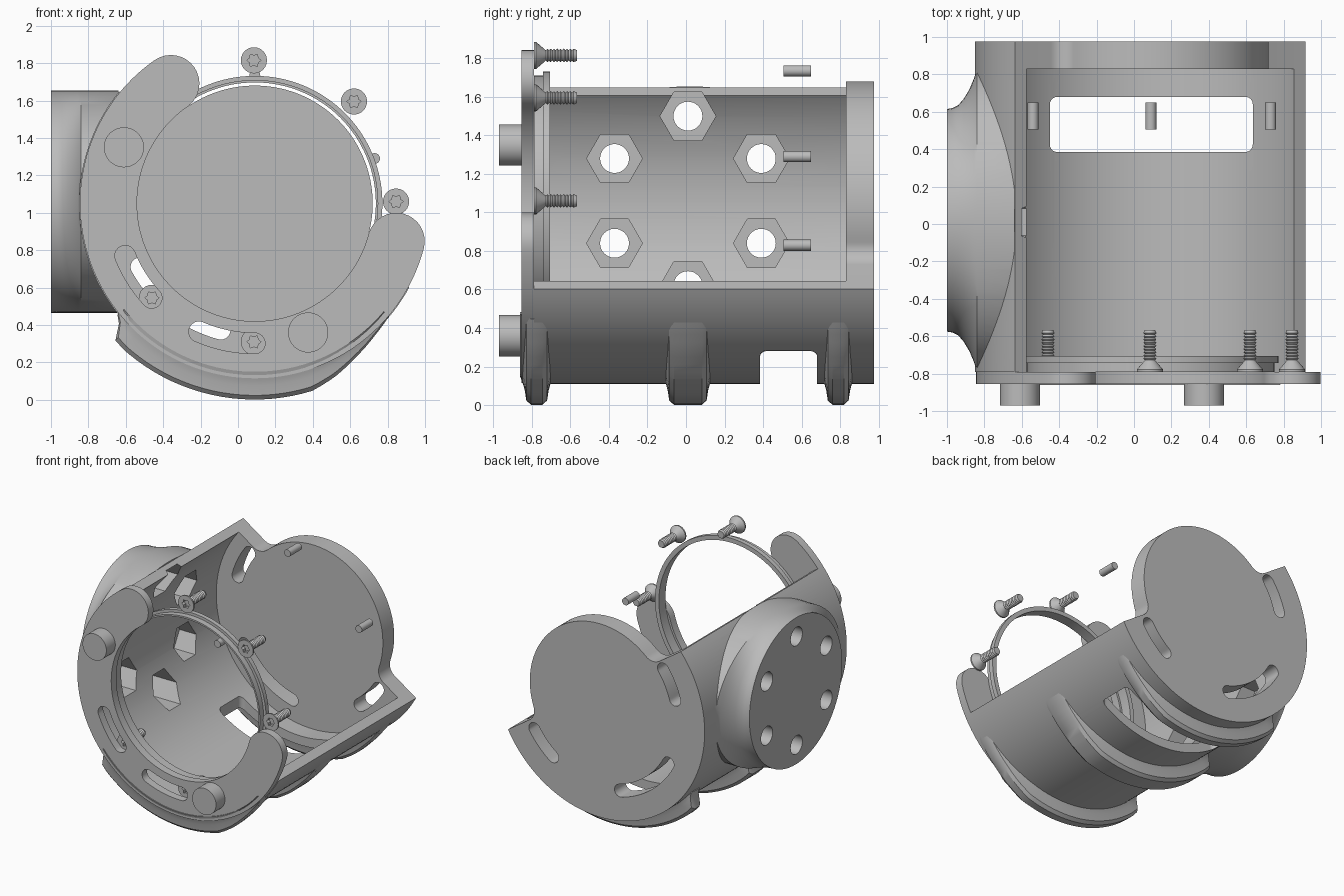
import bpy, bmesh
from math import sin, cos, pi, radians, degrees, asin, atan2, sqrt

if "Cube" in bpy.data.objects:
    bpy.data.objects.remove(bpy.data.objects["Cube"], do_unlink=True)

CX, CZ = 0.09, 1.05              # main axis of the housing, running along y
TILT = radians(-34)              # slope of the open rim
RIM = 0.09                       # rim height above the axis, in the tilted frame
OUTER, INNER, HOLE = 0.94, 0.866, 0.63

grey = bpy.data.materials.new("light_grey")
grey.use_nodes = True
grey.diffuse_color = (0.5, 0.5, 0.5, 1)
grey.node_tree.nodes["Principled BSDF"].inputs["Base Color"].default_value = (0.5, 0.5, 0.5, 1)


# ---- helpers ----
def arc(x, z, r, a0, a1, n=32):
    """Points on an arc, angles in degrees."""
    steps = [radians(a0 + (a1 - a0) * i / n) for i in range(n + 1)]
    return [(x + r * cos(a), z + r * sin(a)) for a in steps]


def circle(x, z, r, n=32):
    return arc(x, z, r, 0, 360, n)[:-1]


def band(r0, r1, a0, a1, n=48):
    """Curved band around the main axis with round ends."""
    mid, cap = (r0 + r1) / 2, (r1 - r0) / 2
    ends = [(CX + mid * cos(radians(a)), CZ + mid * sin(radians(a))) for a in (a0, a1)]
    return (arc(CX, CZ, r1, a0, a1, n) + arc(*ends[1], cap, a1, a1 + 180, 16)
            + arc(CX, CZ, r0, a1, a0, n) + arc(*ends[0], cap, a0 + 180, a0 + 360, 16))


def tilted(pts):
    c, s = cos(TILT), sin(TILT)
    return [(CX + u * c - v * s, CZ + u * s + v * c) for u, v in pts]


def finish(name, bm):
    bmesh.ops.recalc_face_normals(bm, faces=bm.faces)
    mesh = bpy.data.meshes.new(name)
    bm.to_mesh(mesh)
    bm.free()
    mesh.materials.append(grey)
    obj = bpy.data.objects.new(name, mesh)
    bpy.context.collection.objects.link(obj)
    return obj


def prism(name, pts, lo, hi, axis="y"):
    """Extrude a flat outline along an axis."""
    place = {"x": lambda a, b, d: (d, a, b), "y": lambda a, b, d: (a, d, b),
             "z": lambda a, b, d: (a, b, d)}[axis]
    clean = []
    for p in pts:
        if all(abs(p[0] - q[0]) + abs(p[1] - q[1]) > 1e-5 for q in clean[-1:] + clean[:1]):
            clean.append(p)
    return loft(name, [[place(a, b, d) for a, b in clean] for d in (lo, hi)])


def loft(name, rings, closed=False):
    """Skin closed rings of points; cap both ends unless the rings loop."""
    bm = bmesh.new()
    rows = [[bm.verts.new(p) for p in ring] for ring in rings]
    n = len(rows[0])
    for a, b in zip(rows, rows[1:] + rows[:1] if closed else rows[1:]):
        for i in range(n):
            bm.faces.new((a[i], a[(i + 1) % n], b[(i + 1) % n], b[i]))
    if not closed:
        bm.faces.new(rows[0])
        bm.faces.new(rows[-1])
    return finish(name, bm)


def lathe(name, profile, x, z, n=32, closed=False):
    """Turn (radius, y) points around an axis along y."""
    rings = [[(px, y, pz) for px, pz in circle(x, z, r, n)] for r, y in profile]
    return loft(name, rings, closed)


def combine(obj, tools, operation="DIFFERENCE"):
    """Apply booleans and remove the tools."""
    for tool in tools:
        tool.hide_render = True
        mod = obj.modifiers.new("cut", "BOOLEAN")
        mod.operation, mod.solver, mod.object = operation, "EXACT", tool
    bpy.context.view_layer.update()
    deps = bpy.context.evaluated_depsgraph_get()
    mesh = bpy.data.meshes.new_from_object(obj.evaluated_get(deps))
    obj.modifiers.clear()
    obj.data = mesh
    for tool in tools:
        bpy.data.objects.remove(tool, do_unlink=True)


# ---- housing shell: tilted half cylinder with a side boss ----
a = degrees(asin(RIM / OUTER))
half = arc(0, 0, OUTER, 180 - a, 360 + a, 96)
shell = prism("housing_shell", tilted(half), -0.79, 0.83)

flare = [(-1, .595), (-.97, .6), (-.94, .615), (-.91, .65), (-.88, .7), (-.855, .76),
         (-.84, .81), (-.64, .81)]
boss = loft("side_boss", [[(x, .02 + ry * cos(t), 1.06 + .595 * sin(t))
                           for t in [2 * pi * i / 96 for i in range(96)]] for x, ry in flare])
combine(shell, [boss], "UNION")

cutters = [prism("bore", circle(CX, CZ, INNER, 128), -1, 0.9)]
# nut pockets and bolt holes through the boss
for i in range(6):
    t = radians(30 + 60 * i)
    y, z = .01 + .44 * cos(t), 1.06 + .44 * sin(t)
    cutters.append(prism("nut_pocket", circle(y, z, .145, 6), -.9, -.4, "x"))
    cutters.append(prism("bolt_hole", circle(y, z, .075), -1.1, -.5, "x"))
# rounded window in the floor
window = []
for x, y, start in ((.595, .64, 0), (-.41, .64, 90), (-.41, .425, 180), (.595, .425, 270)):
    window += arc(x, y, .04, start, start + 90, 8)
cutters.append(prism("floor_window", window, -.2, .7, "z"))
combine(shell, cutters)

# ---- back plate: lower half disc, upper lobe, filleted shoulders ----
f = 0.1
uc, vc = sqrt((HOLE + f) ** 2 - (RIM + f) ** 2), RIM + f
b = degrees(atan2(vc, uc))
outline = (half + arc(uc, vc, f, -90, b - 180, 12) + arc(0, 0, HOLE, b, 180 - b, 64)
           + arc(-uc, vc, f, -b, -90, 12))
back = prism("back_plate", tilted(outline), 0.83, 0.975)
combine(back, [prism("back_slot", band(.65, .752, a0, a1, 16), .7, 1.1)
               for a0, a1 in ((144, 164), (209, 255), (307, 327))])

# ---- front ring with curved slots and two studs ----
front = prism("front_ring", band(HOLE, .935, 125, 345, 96), -.855, -.79)
combine(front, [prism("front_slot", band(.693, .803, a0, a1, 16), -1, -.7)
                for a0, a1 in ((202, 222.5), (246.5, 270))])
for x, z in ((-.61, 1.35), (.375, .36)):
    prism("front_stud", circle(x, z, .107, 48), -.97, -.85)

# ---- ribs under the shell, fading out toward the open side ----
height = [(219, .945), (221.5, .97), (224.5, 1.045), (228, 1.05), (287, 1.048),
          (295, 1.02), (303, .985), (312, .955), (320, .937)]


def rib_radius(angle):
    for (a0, r0), (a1, r1) in zip(height, height[1:]):
        if angle <= a1:
            return r0 + (r1 - r0) * (angle - a0) / (a1 - a0)
    return height[-1][1]


angles = sorted({h[0] for h in height} | set(range(230, 320, 3)))
section = [(.045, 0), (.028, .3), (.02, .5), (.012, .85), (-.012, 1)]
for y, w in ((-.775, .042), (.01, .085), (.79, .042)):
    cross = [(-w - d, h) for d, h in section] + [(w + d, h) for d, h in reversed(section)]
    rings = []
    for ang in angles:
        t, top = radians(ang), rib_radius(ang)
        rings.append([(CX + r * cos(t), y + d, CZ + r * sin(t))
                      for d, r in [(d, .9 + h * (top - .9)) for d, h in cross]])
    loft("bottom_rib", rings)

# ---- thin retaining ring ----
lathe("retaining_ring", [(.647, -.79), (.66, -.79), (.66, -.742), (.682, -.742),
                         (.682, -.705), (.647, -.705)], CX, CZ, 128, True)

# ---- countersunk screws with star sockets ----
thread = []
for i in range(9):
    thread += [(.027, -.728 + .017 * i), (.035, -.7195 + .017 * i)]
screw_profile = [(.07, -.79), (.07, -.778), (.033, -.735)] + thread + [(.028, -.567)]
for x, z in ((.085, 1.815), (.62, 1.595), (.845, 1.06), (-.46, .545), (.085, .31)):
    screw = lathe("screw", screw_profile, x, z, 24)
    star = [(x + r * cos(pi * i / 6), z + r * sin(pi * i / 6))
            for i, r in enumerate([.038, .025] * 6)]
    combine(screw, [prism("star_socket", star, -.85, -.76)])

# ---- dowel pins ----
for x, z in ((.09, 1.735), (.73, 1.29), (-.54, .83)):
    prism("dowel_pin", circle(x, z, .029, 24), .505, .65)

# ---- smooth round surfaces, keep the edges crisp ----
bpy.ops.object.select_all(action="DESELECT")
for obj in bpy.context.scene.objects:
    if obj.type == "MESH":
        obj.select_set(True)
        bpy.context.view_layer.objects.active = obj
bpy.ops.object.shade_smooth_by_angle(angle=radians(30))
